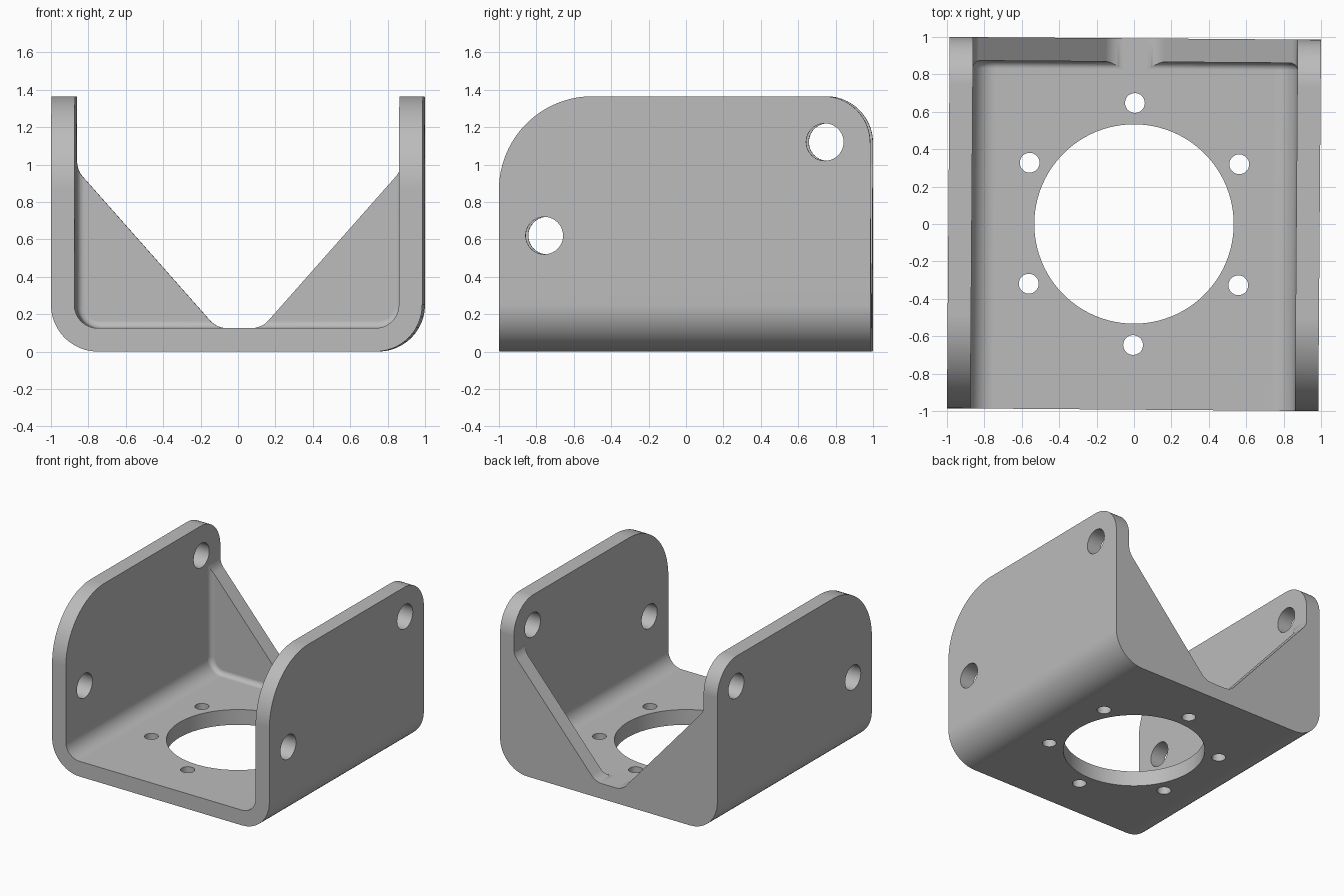
import bpy, bmesh, math
from mathutils import Vector, Matrix

if "Cube" in bpy.data.objects:
    bpy.data.objects.remove(bpy.data.objects["Cube"], do_unlink=True)

HALF = 0.9926      # half width and half depth
THICK = 0.125      # plate thickness
HEIGHT = 1.365
INNER = HALF - THICK
FAR = 2.0          # cutters overshoot to here


def rounded(corners, steps=12):
    """Outline from (u, v, radius) corners, each filleted by its radius."""
    pts = []
    for i, (u, v, r) in enumerate(corners):
        p = Vector((u, v))
        if r == 0:
            pts.append(p)
            continue
        a = (Vector(corners[i - 1][:2]) - p).normalized()
        b = (Vector(corners[(i + 1) % len(corners)][:2]) - p).normalized()
        half = a.angle(b) / 2
        centre = p + (a + b).normalized() * (r / math.sin(half))
        start = p + a * (r / math.tan(half)) - centre
        end = p + b * (r / math.tan(half)) - centre
        sweep = start.angle(end)
        for k in range(steps + 1):
            t = k / steps
            arc = start * math.sin((1 - t) * sweep) + end * math.sin(t * sweep)
            pts.append(centre + arc / math.sin(sweep))
    return pts


def circle(u, v, r, n):
    return [Vector((u + r * math.cos(math.tau * k / n), v + r * math.sin(math.tau * k / n)))
            for k in range(n)]


def prism(name, pts, axis, low, high, end_fillet=0):
    """Extrude an outline along an axis; optionally round its high end."""
    place = {"X": lambda p, d: (d, p.x, p.y),
             "Y": lambda p, d: (p.x, d, p.y),
             "Z": lambda p, d: (p.x, p.y, d)}[axis]
    bm = bmesh.new()
    ends = [[bm.verts.new(place(p, d)) for p in pts] for d in (low, high)]
    caps = [bm.faces.new(ring) for ring in ends]
    for i in range(len(pts)):
        bm.faces.new((ends[0][i - 1], ends[0][i], ends[1][i], ends[1][i - 1]))
    bmesh.ops.recalc_face_normals(bm, faces=bm.faces)
    if end_fillet:
        bmesh.ops.bevel(bm, geom=list(caps[1].edges), offset=end_fillet,
                        segments=5, profile=0.5, affect='EDGES')
    mesh = bpy.data.meshes.new(name)
    bm.to_mesh(mesh)
    bm.free()
    obj = bpy.data.objects.new(name, mesh)
    bpy.context.collection.objects.link(obj)
    return obj


def combine(target, tool, operation='DIFFERENCE'):
    """Apply an exact boolean, then discard the tool."""
    mod = target.modifiers.new("cut", 'BOOLEAN')
    mod.object, mod.operation, mod.solver = tool, operation, 'EXACT'
    bpy.context.view_layer.update()
    result = bpy.data.meshes.new_from_object(
        target.evaluated_get(bpy.context.evaluated_depsgraph_get()))
    target.modifiers.clear()
    target.data = result
    bpy.data.objects.remove(tool, do_unlink=True)


# Outer block with rounded lower edges
bracket = prism("motor_bracket", rounded([
    (-HALF, FAR, 0), (-HALF, 0, 0.25), (HALF, 0, 0.25), (HALF, FAR, 0)]), "Y", -FAR, FAR)

# Side outline: large front corner, smaller rear corner
combine(bracket, prism("side_outline", rounded([
    (-HALF, -1, 0), (HALF, -1, 0), (HALF, HEIGHT, 0.25), (-HALF, HEIGHT, 0.5)], 24),
    "X", -FAR, FAR), 'INTERSECT')

# Hollow inside, open at the front and top
combine(bracket, prism("cavity", rounded([
    (-INNER, FAR, 0), (-INNER, THICK, 0.125), (INNER, THICK, 0.125), (INNER, FAR, 0)]),
    "Y", -FAR, INNER, 0.04))

# V notch leaving two rear gussets
combine(bracket, prism("rear_notch", rounded([
    (-INNER, FAR, 0), (-INNER, 0.97, 0.125), (-0.12, THICK, 0.125),
    (0.12, THICK, 0.125), (INNER, 0.97, 0.125), (INNER, FAR, 0)]), "Y", 0.7, FAR))

# Holes through both side walls
for y, z in ((-0.75, 0.62), (0.75, 1.12)):
    combine(bracket, prism("wall_hole", circle(y, z, 0.1, 40), "X", -FAR, FAR))

# Central bore and its ring of bolt holes
combine(bracket, prism("bore", circle(0, 0, 0.533, 96), "Z", -1, 0.5))
for k in range(6):
    a = math.radians(90 + 60 * k)
    combine(bracket, prism("bolt_hole", circle(0.647 * math.cos(a), 0.647 * math.sin(a), 0.053, 28),
                           "Z", -1, 0.5))

# Slight turn of the whole part
bracket.data.transform(Matrix.Rotation(-0.0075, 4, 'Z'))

# Grey material
grey = bpy.data.materials.new("plain_grey")
grey.use_nodes = True
colour = (0.5, 0.5, 0.5, 1)
grey.diffuse_color = colour
grey.node_tree.nodes["Principled BSDF"].inputs["Base Color"].default_value = colour
bracket.data.materials.clear()
bracket.data.materials.append(grey)

# Smooth fillets, flat plates
bpy.ops.object.select_all(action='DESELECT')
bracket.select_set(True)
bpy.context.view_layer.objects.active = bracket
bpy.ops.object.shade_smooth_by_angle(angle=math.radians(30))
weighted = bracket.modifiers.new("even_shading", 'WEIGHTED_NORMAL')
weighted.keep_sharp = True
